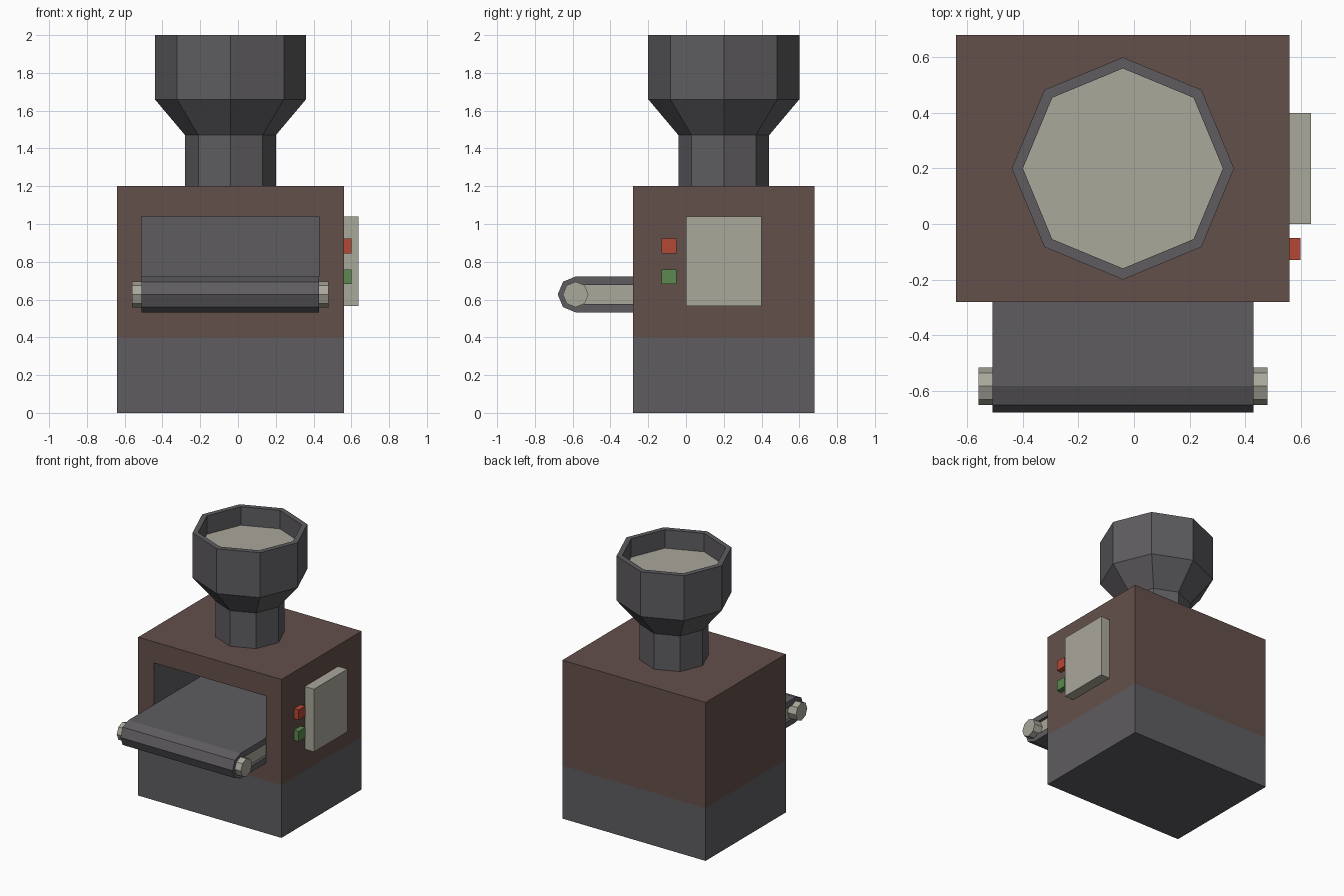
import bpy, bmesh, math
from mathutils import Vector

if "Cube" in bpy.data.objects:
    bpy.data.objects.remove(bpy.data.objects["Cube"])


def material(name, rgb):
    m = bpy.data.materials.new(name)
    lin = [((c / 255 + 0.055) / 1.055) ** 2.4 for c in rgb]
    m.diffuse_color = (*lin, 1)
    m.use_nodes = True
    m.node_tree.nodes["Principled BSDF"].inputs["Base Color"].default_value = m.diffuse_color
    return m


GREY = material("dark grey", (94, 92, 96))
BROWN = material("brown", (100, 80, 75))
CREAM = material("cream", (170, 168, 155))
RED = material("red", (180, 72, 55))
GREEN = material("green", (92, 136, 78))


def finish(name, bm, *mats):
    bmesh.ops.recalc_face_normals(bm, faces=bm.faces[:])
    me = bpy.data.meshes.new(name)
    bm.to_mesh(me)
    bm.free()
    for m in mats:
        me.materials.append(m)
    ob = bpy.data.objects.new(name, me)
    bpy.context.collection.objects.link(ob)
    return ob


def box_bm(lo, hi):
    bm = bmesh.new()
    bmesh.ops.create_cube(bm, size=1)
    for v in bm.verts:
        v.co = Vector([lo[i] if v.co[i] < 0 else hi[i] for i in range(3)])
    return bm


def box(name, lo, hi, mat):
    return finish(name, box_bm(lo, hi), mat)


def ring(bm, pts):
    return [bm.verts.new(p) for p in pts]


def bridge(bm, a, b):
    n = len(a)
    for i in range(n):
        j = (i + 1) % n
        bm.faces.new((a[i], a[j], b[j], b[i]))


# Housing: grey base, brown upper part, grey front cavity
bm = box_bm((-0.64, -0.28, 0), (0.56, 0.68, 1.2))
bmesh.ops.bisect_plane(bm, geom=bm.verts[:] + bm.edges[:] + bm.faces[:],
                       plane_co=(0, 0, 0.4), plane_no=(0, 0, 1))
bm.normal_update()
front = next(f for f in bm.faces if f.normal.y < -0.9 and f.calc_center_median().z > 0.4)
bmesh.ops.inset_individual(bm, faces=[front], thickness=0.05)
for v in front.verts:
    v.co.x = -0.51 if v.co.x < -0.04 else 0.43
    v.co.z = 0.54 if v.co.z < 0.8 else 1.04
inner = bmesh.ops.extrude_discrete_faces(bm, faces=[front])["faces"][0]
for v in inner.verts:
    v.co.y = 0.6
for f in bm.faces:
    c = f.calc_center_median()
    inside = -0.25 < c.y < 0.65 and abs(c.x + 0.04) < 0.5 and 0.5 < c.z < 1.1
    f.material_index = 0 if c.z < 0.4 or inside else 1
finish("housing", bm, GREY, BROWN)

# Conveyor: belt loop, side plate and roller
Y0, Y1, ZC = -0.584, 0.48, 0.627


def stadium(r, x):
    front_end = [(x, Y0 + r * math.cos(a), ZC + r * math.sin(a))
                 for a in [math.radians(90 + 45 * i) for i in range(5)]]
    back_end = [(x, Y1 + r * math.cos(a), ZC + r * math.sin(a))
                for a in [math.radians(-90 + 45 * i) for i in range(5)]]
    return front_end + back_end


bm = bmesh.new()
loops = [ring(bm, stadium(r, x)) for r, x in
         ((0.095, -0.51), (0.095, 0.43), (0.05, 0.43), (0.05, -0.51))]
for i in range(4):
    bridge(bm, loops[i], loops[(i + 1) % 4])
finish("conveyor_belt", bm, GREY)

bm = bmesh.new()
a, b = ring(bm, stadium(0.05, -0.49)), ring(bm, stadium(0.05, 0.41))
bridge(bm, a, b)
bm.faces.new(a)
bm.faces.new(b)
finish("conveyor_frame", bm, CREAM)

bm = bmesh.new()
a, b = [ring(bm, [(x, Y0 + 0.068 * math.cos(i * math.pi / 4),
                   ZC + 0.068 * math.sin(i * math.pi / 4)) for i in range(8)])
        for x in (-0.56, 0.48)]
bridge(bm, a, b)
bm.faces.new(a)
bm.faces.new(b)
finish("conveyor_roller", bm, CREAM)

# Hopper: octagonal funnel with cream filling
profile = [(0.24, 1.2), (0.24, 1.47), (0.4, 1.66), (0.4, 2.0), (0.36, 2.0), (0.36, 1.86)]
bm = bmesh.new()
loops = [ring(bm, [(-0.04 + r * math.cos(i * math.pi / 4),
                    0.2 + r * math.sin(i * math.pi / 4), z) for i in range(8)])
         for r, z in profile]
for a, b in zip(loops, loops[1:]):
    bridge(bm, a, b)
bm.faces.new(loops[0])
bm.faces.new(loops[-1]).material_index = 1
finish("hopper", bm, GREY, CREAM)

# Control box and buttons
box("control_box", (0.56, 0.0, 0.565), (0.637, 0.4, 1.04), CREAM)
box("red_button", (0.56, -0.13, 0.845), (0.6, -0.05, 0.922), RED)
box("green_button", (0.56, -0.13, 0.682), (0.6, -0.05, 0.76), GREEN)
